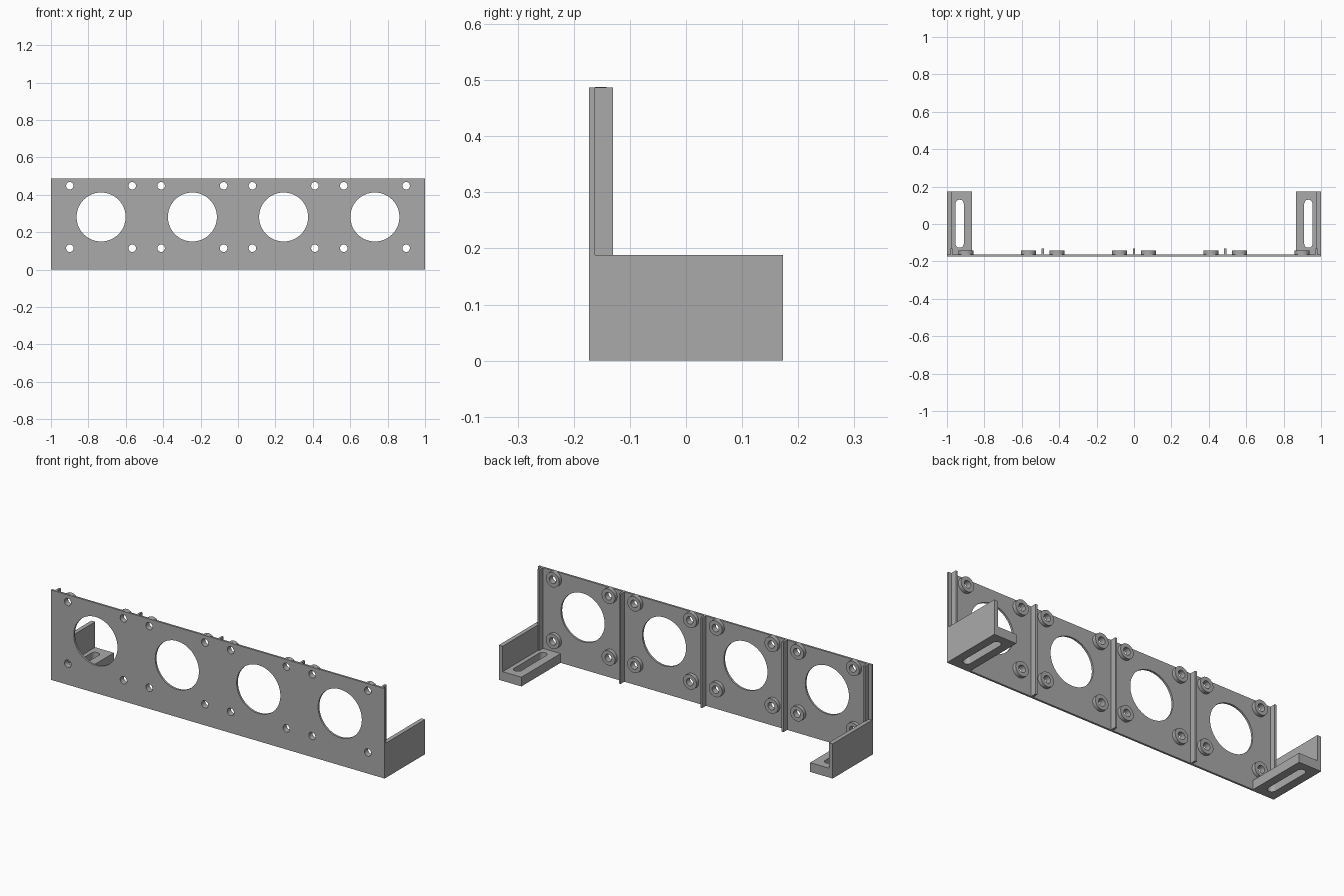
import bpy, bmesh
from math import sin, cos, pi, radians
from mathutils import Matrix

cube = bpy.data.objects.get("Cube")
if cube:
    bpy.data.objects.remove(cube, do_unlink=True)

# Main dimensions
FRONT, BACK, PLATE_T = -0.173, 0.173, 0.011
HEIGHT = 0.487
PLATE_BACK = FRONT + PLATE_T
PITCH, PORT_Z, SCREW = 0.488, 0.281, 0.167
UPRIGHT = Matrix.Rotation(radians(90), 4, 'X')

grey = bpy.data.materials.new("plain grey")
grey.use_nodes = True
grey.diffuse_color = (0.4, 0.4, 0.4, 1)
grey.node_tree.nodes["Principled BSDF"].inputs["Base Color"].default_value = (0.4, 0.4, 0.4, 1)


def circle(cx, cy, r, n=32):
    return [(cx + r * cos(2 * pi * i / n), cy + r * sin(2 * pi * i / n)) for i in range(n)]


def rect(x0, y0, x1, y1):
    return [(x0, y0), (x1, y0), (x1, y1), (x0, y1)]


def slot(cx, y0, y1, r, n=12):
    """Long hole with round ends."""
    top = [(cx + r * cos(pi * i / n), y1 - r + r * sin(pi * i / n)) for i in range(n + 1)]
    low = [(cx - r * cos(pi * i / n), y0 + r - r * sin(pi * i / n)) for i in range(n + 1)]
    return top + low


def add(name, mesh, smooth=False):
    obj = bpy.data.objects.new(name, mesh)
    bpy.context.collection.objects.link(obj)
    if not mesh.materials:
        mesh.materials.append(grey)
    if smooth:
        bpy.ops.object.select_all(action='DESELECT')
        obj.select_set(True)
        bpy.context.view_layer.objects.active = obj
        bpy.ops.object.shade_smooth_by_angle(angle=radians(30))
    return obj


def sheet(name, loops, thick, matrix):
    """Flat sheet cut from an outline (first loop) with holes (other loops)."""
    curve = bpy.data.curves.new(name, 'CURVE')
    curve.dimensions, curve.fill_mode = '2D', 'BOTH'
    curve.extrude = thick / 2
    for loop in loops:
        spline = curve.splines.new('POLY')
        spline.points.add(len(loop) - 1)
        for point, (x, y) in zip(spline.points, loop):
            point.co = (x, y, 0, 1)
        spline.use_cyclic_u = True
    temp = bpy.data.objects.new("outline", curve)
    bpy.context.collection.objects.link(temp)
    graph = bpy.context.evaluated_depsgraph_get()
    mesh = bpy.data.meshes.new_from_object(temp.evaluated_get(graph))
    bpy.data.objects.remove(temp, do_unlink=True)
    bm = bmesh.new()
    bm.from_mesh(mesh)
    bmesh.ops.remove_doubles(bm, verts=bm.verts, dist=1e-5)
    bmesh.ops.recalc_face_normals(bm, faces=bm.faces)
    bmesh.ops.transform(bm, matrix=matrix, verts=bm.verts)
    bm.to_mesh(mesh)
    bm.free()
    mesh.materials.clear()
    return add(name, mesh, True)


def box(name, low, high):
    bm = bmesh.new()
    bmesh.ops.create_cube(bm, size=1)
    for v in bm.verts:
        v.co = [a if c < 0 else b for c, a, b in zip(v.co, low, high)]
    mesh = bpy.data.meshes.new(name)
    bm.to_mesh(mesh)
    bm.free()
    return add(name, mesh)


# Front plate with four ports and their screw holes
ports = [(i - 1.5) * PITCH for i in range(4)]
screws = [(x + sx * SCREW, PORT_Z + sz * SCREW) for x in ports for sx in (-1, 1) for sz in (-1, 1)]
loops = [rect(-1, 0, 1, HEIGHT)]
loops += [circle(x, PORT_Z, 0.131, 64) for x in ports]
loops += [circle(x, z, 0.02, 24) for x, z in screws]
sheet("front_plate", loops, PLATE_T,
      Matrix.Translation((0, FRONT + PLATE_T / 2, 0)) @ UPRIGHT)

# Hollow bosses behind the screw holes
BOSS_T = 0.02
boss = sheet("screw_boss", [circle(0, 0, 0.04), circle(0, 0, 0.02, 24)], BOSS_T, UPRIGHT)
for i, (x, z) in enumerate(screws):
    part = boss if i == 0 else add("screw_boss", boss.data)
    part.location = (x, PLATE_BACK + BOSS_T / 2, z)

# Stiffening ribs between and beside the ports
for i in range(5):
    x = (i - 2) * PITCH
    box("stiffening_rib", (x - 0.0055, PLATE_BACK, 0), (x + 0.0055, -0.13, HEIGHT))

# End brackets: slotted foot and side wall
FOOT_T = 0.05
for side, label in ((1, "left"), (-1, "right")):
    xs = sorted((side * 0.865, side * 1.0))
    sheet(label + "_foot",
          [rect(xs[0], PLATE_BACK, xs[1], BACK), slot(side * 0.932, -0.127, 0.13, 0.022)],
          FOOT_T, Matrix.Translation((0, 0, FOOT_T / 2)))
    xs = sorted((side * 0.977, side * 1.0))
    box(label + "_side_wall", (xs[0], PLATE_BACK, FOOT_T), (xs[1], BACK, 0.188))
